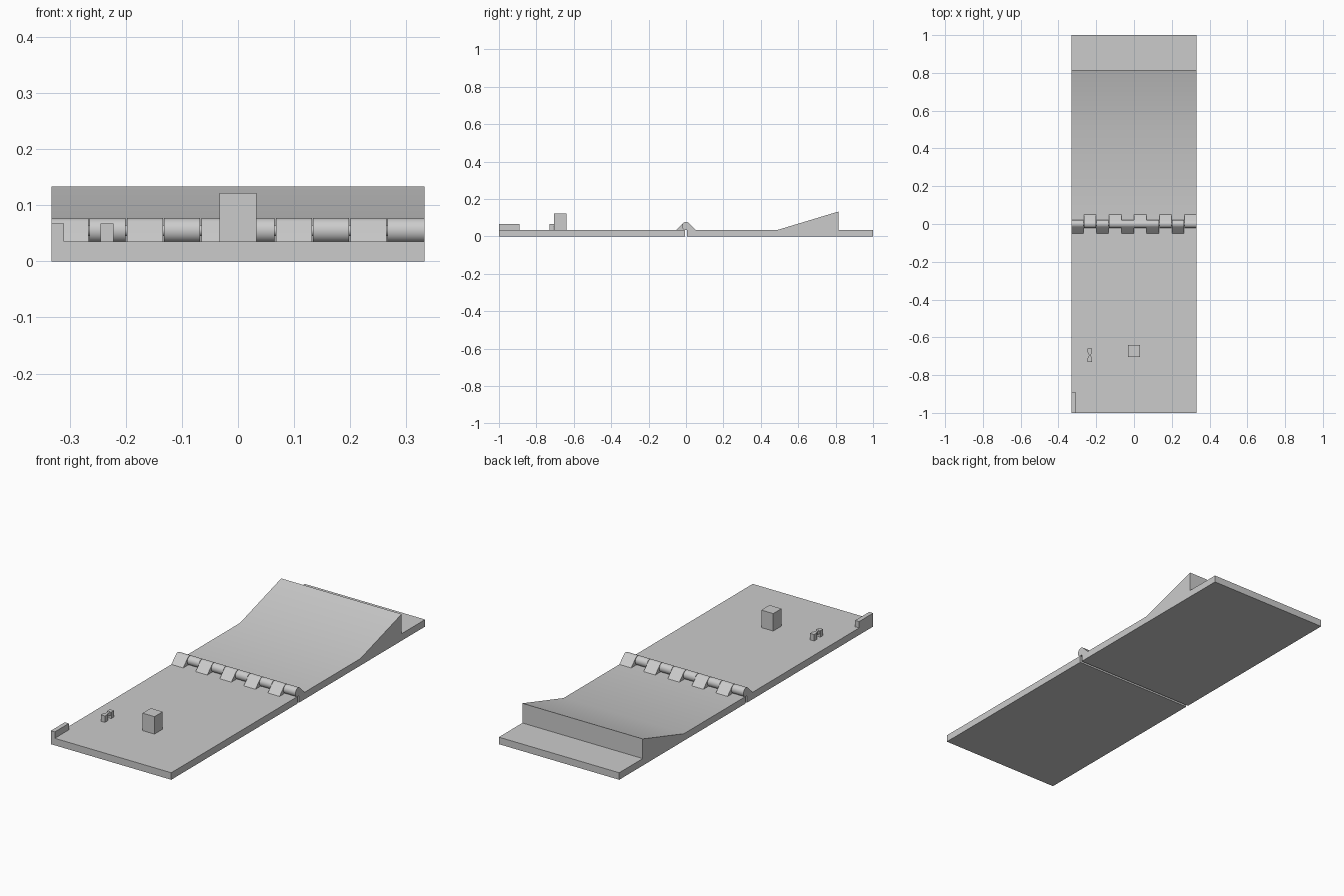
import bpy
import bmesh
from math import sin, cos, radians
from mathutils import Vector

cube = bpy.data.objects.get("Cube")
if cube:
    bpy.data.objects.remove(cube, do_unlink=True)

W = 0.332      # half width of the board
T = 0.035      # plate thickness
GAP = 0.006    # half width of the slot under the hinge

grey = bpy.data.materials.new("plain grey")
grey.use_nodes = True
grey.diffuse_color = (0.6, 0.6, 0.6, 1)
grey.node_tree.nodes["Principled BSDF"].inputs["Base Color"].default_value = (0.6, 0.6, 0.6, 1)


def extrude(name, profile, x0, x1, smooth=False):
    """Extrude a (y, z) outline from x0 to x1."""
    bm = bmesh.new()
    face = bm.faces.new([bm.verts.new((x0, y, z)) for y, z in profile])
    new = bmesh.ops.extrude_face_region(bm, geom=[face])["geom"]
    verts = [g for g in new if isinstance(g, bmesh.types.BMVert)]
    bmesh.ops.translate(bm, verts=verts, vec=Vector((x1 - x0, 0, 0)))
    bmesh.ops.recalc_face_normals(bm, faces=bm.faces[:])
    mesh = bpy.data.meshes.new(name)
    bm.to_mesh(mesh)
    bm.free()
    mesh.materials.append(grey)
    obj = bpy.data.objects.new(name, mesh)
    bpy.context.collection.objects.link(obj)
    if smooth:
        bpy.ops.object.select_all(action='DESELECT')
        obj.select_set(True)
        bpy.context.view_layer.objects.active = obj
        bpy.ops.object.shade_smooth_by_angle(angle=radians(30))
    return obj


def box(name, x0, x1, y0, y1, z0, z1):
    return extrude(name, [(y0, z0), (y1, z0), (y1, z1), (y0, z1)], x0, x1)


# Two hinged plates, the back one rising into a ramp
box("front_plate", -W, W, -1, -GAP, 0, T)
extrude("back_plate_with_ramp",
        [(GAP, 0), (1, 0), (1, T), (0.815, T), (0.815, 0.133), (0.49, T), (GAP, T)],
        -W, W, smooth=True)

# Hinge knuckles, alternately braced to the front and back plates
R, CZ, COUNT = 0.022, 0.055, 10
pitch = 2 * W / COUNT
arc = [radians(135 - 200 * i / 24) for i in range(25)]
outline = [(R * cos(a), CZ + R * sin(a)) for a in arc]
outline = [(y, max(z, T)) for y, z in outline]
outline.append((-0.051, T))
for i in range(COUNT):
    side = 1 if i % 2 == 0 else -1
    start = -W + i * pitch
    extrude(f"hinge_knuckle_{i + 1}", [(side * y, z) for y, z in outline],
            start + (0.001 if i else 0),
            start + pitch - (0.001 if i < COUNT - 1 else 0), smooth=True)

# Hinge pin
extrude("hinge_pin", [(0.01 * cos(radians(a)), CZ + 0.01 * sin(radians(a)))
                      for a in range(0, 360, 15)], -W + 0.01, W - 0.01, smooth=True)

# Block and corner tab on the front plate
box("block", -0.033, 0.033, -0.705, -0.64, T, 0.122)
box("corner_tab", -W, -0.31, -1, -0.89, T, 0.067)

# Small bracket: two posts joined by a waisted bridge
PX, PY = -0.2335, -0.695
for name, s in (("back", 1), ("front", -1)):
    y0, y1 = sorted((PY + s * 0.014, PY + s * 0.036))
    box(f"bracket_{name}_post", PX - 0.0115, PX + 0.0115, y0, y1, T, 0.067)
    half = box(f"bracket_{name}_bridge", PX - 0.01, PX + 0.01,
               *sorted((PY, PY + s * 0.014)), 0.051, 0.066)
    for v in half.data.vertices:
        if abs(v.co.y - PY) < 0.001:
            v.co.x = PX + (v.co.x - PX) * 0.4
